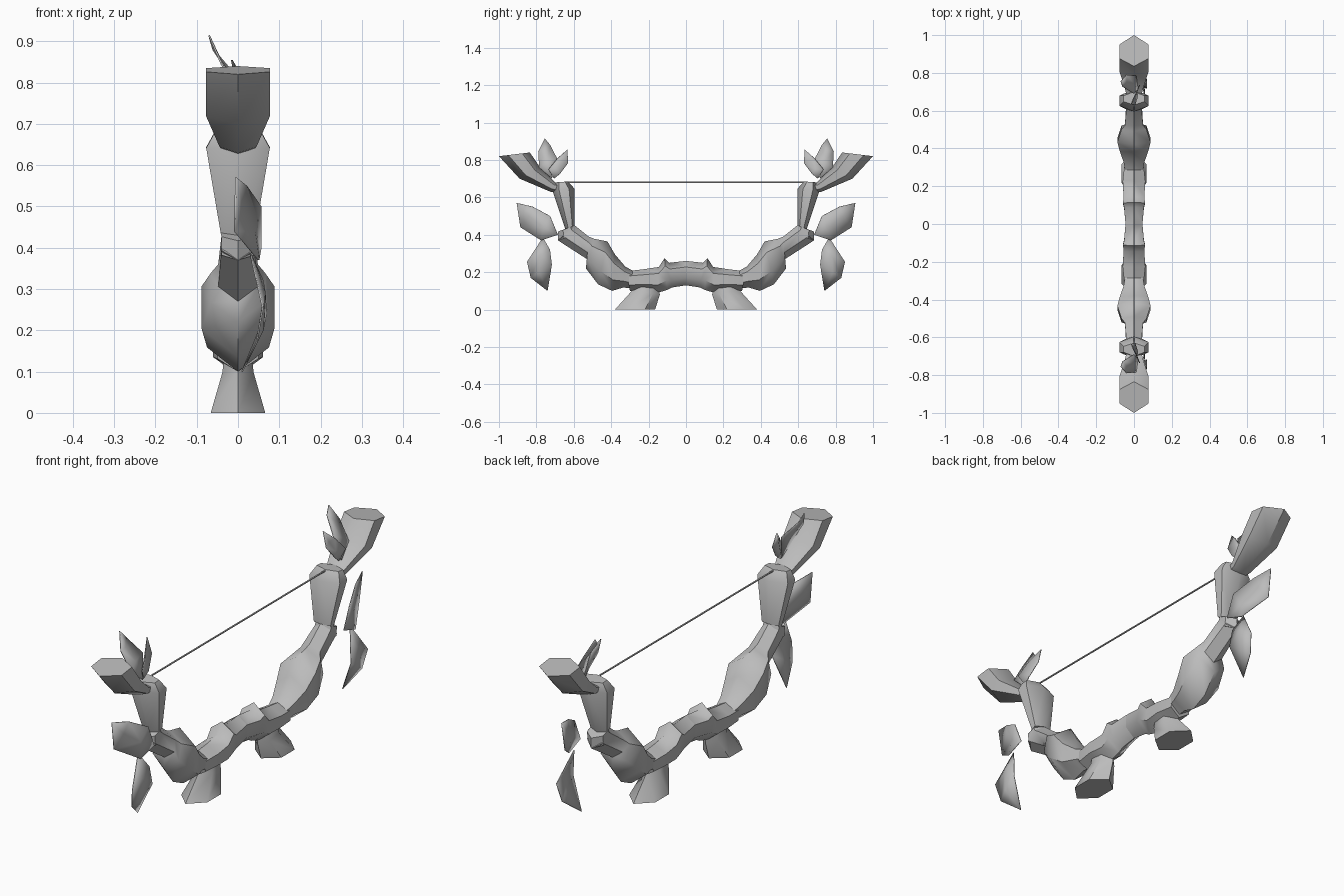
import bpy, bmesh

if "Cube" in bpy.data.objects:
    bpy.data.objects.remove(bpy.data.objects["Cube"])

grey = bpy.data.materials.new("wood grey")
grey.diffuse_color = (0.5, 0.5, 0.5, 1)
grey.use_nodes = True
grey.node_tree.nodes["Principled BSDF"].inputs["Base Color"].default_value = grey.diffuse_color


def finish(bm, name, angle=0.9):
    bmesh.ops.recalc_face_normals(bm, faces=bm.faces[:])
    mesh = bpy.data.meshes.new(name)
    bm.to_mesh(mesh)
    bm.free()
    mesh.materials.append(grey)
    ob = bpy.data.objects.new(name, mesh)
    bpy.context.collection.objects.link(ob)
    bpy.ops.object.select_all(action='DESELECT')
    ob.select_set(True)
    bpy.context.view_layer.objects.active = ob
    bpy.ops.object.shade_smooth_by_angle(angle=angle)
    return ob


def loft(name, sections, side):
    """Six-sided tube; each section = outer (y, z), inner (y, z), half width."""
    bm = bmesh.new()
    rings = []
    for oy, oz, iy, iz, w in sections:
        ring = []
        for t, s in ((0, 0), (.3, 1), (.75, 1), (1, 0), (.75, -1), (.3, -1)):
            ring.append(bm.verts.new((s * w, side * (oy + (iy - oy) * t), oz + (iz - oz) * t)))
        rings.append(ring)
    for a, b in zip(rings, rings[1:]):
        for i in range(6):
            j = (i + 1) % 6
            bm.faces.new((a[i], a[j], b[j], b[i]))
    bm.faces.new(rings[0])
    bm.faces.new(rings[-1])
    return finish(bm, name)


def leaf(name, spine, left, right, side):
    """Curved sheet; spine runs base to tip, edges sit between the two ends."""
    bm = bmesh.new()

    def add(p):
        return bm.verts.new((p[0], side * p[1], p[2]))
    s = [add(p) for p in spine]
    for edge in (left, right):
        e = [s[0]] + [add(p) for p in edge] + [s[-1]]
        for i in range(len(s) - 1):
            bm.faces.new(list(dict.fromkeys((s[i], s[i + 1], e[i + 1], e[i]))))
    ob = finish(bm, name)
    mod = ob.modifiers.new("thickness", 'SOLIDIFY')
    mod.thickness = 0.004
    mod.offset = 0


# Limb parts: outer y, z, inner y, z, half width
parts = {
    "grip": [(0, .13, 0, .26, .045), (.075, .118, .09, .25, .052), (.10, .105, .115, .275, .058),
             (.15, .09, .145, .228, .055), (.22, .10, .23, .215, .06), (.30, .10, .32, .205, .05)],
    "foot": [(.38, 0, .165, 0, .066), (.285, .105, .14, .08, .038), (.27, .17, .15, .16, .03)],
    "bulb": [(.27, .11, .28, .205, .045), (.335, .118, .325, .23, .055), (.395, .10, .38, .295, .075),
             (.47, .135, .42, .364, .088), (.535, .22, .49, .378, .066), (.53, .27, .52, .39, .048),
             (.685, .37, .595, .45, .04)],
    "limb": [(.685, .37, .575, .41, .04), (.685, .417, .595, .45, .04), (.645, .43, .595, .45, .042),
             (.715, .64, .595, .645, .077), (.70, .68, .63, .685, .055)],
    "tip": [(.69, .625, .66, .67, .038), (.725, .63, .70, .68, .045), (.89, .70, .78, .76, .077),
            (1, .82, .835, .84, .077)],
}

# Leaves: spine, first edge, second edge as x, y, z
leaves = {
    "wide_leaf": ([(.055, .685, .40), (.04, .76, .44), (.01, .84, .50), (-.005, .905, .57)],
                  [(.055, .727, .50), (.02, .82, .55)],
                  [(.05, .775, .37), (-.008, .885, .44)]),
    "hanging_leaf": ([(.03, .765, .385), (.065, .78, .29), (.06, .785, .2), (.01, .74, .10)],
                     [(.06, .85, .255), (.045, .83, .17)],
                     [(.06, .727, .32), (.068, .717, .24)]),
    "upper_leaf": ([(.02, .717, .70), (0, .74, .79), (-.04, .755, .85), (-.07, .755, .914)],
                   [(.01, .785, .76), (-.04, .79, .845)],
                   [(0, .69, .81), (-.06, .727, .88)]),
    "small_leaf": ([(.015, .705, .70), (.01, .69, .75), (-.005, .66, .80), (-.015, .635, .855)],
                   [(.03, .735, .75), (.01, .685, .81)],
                   [(.02, .675, .725), (.005, .63, .785)]),
}

for side, tag in ((-1, "front"), (1, "back")):
    for name, sections in parts.items():
        loft(tag + "_" + name, sections, side)
    for name, (spine, a, b) in leaves.items():
        leaf(tag + "_" + name, spine, a, b, side)

# Bow string
bpy.ops.mesh.primitive_cylinder_add(vertices=6, radius=.004, depth=1.28, location=(0, 0, .68),
                                    rotation=(1.570796, 0, 0))
string = bpy.context.object
string.name = "bow_string"
string.data.materials.append(grey)
